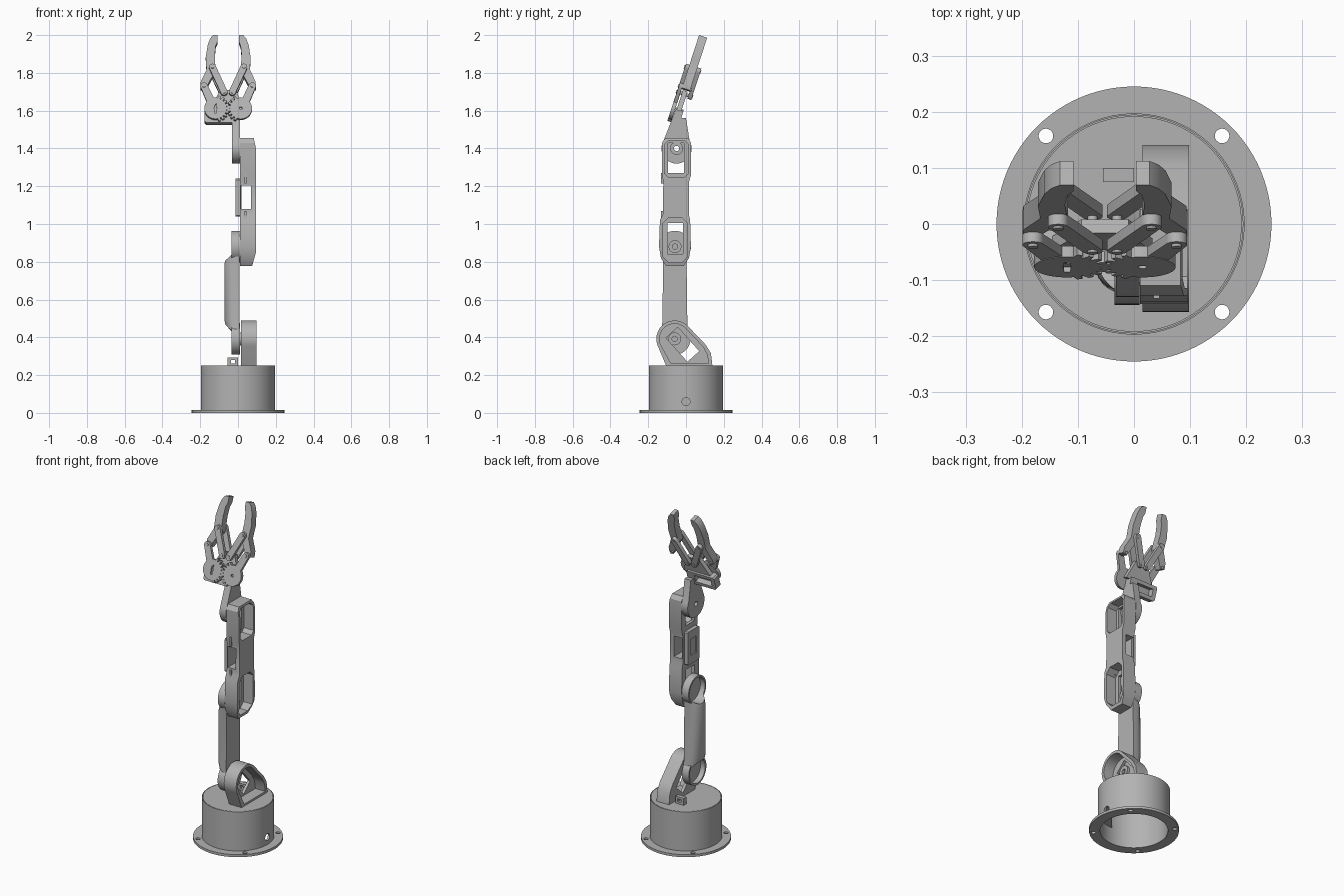
import bpy, bmesh
from math import sin, cos, atan2, degrees, pi, radians
from mathutils import Matrix

cube = bpy.data.objects.get("Cube")
if cube:
    bpy.data.objects.remove(cube, do_unlink=True)

grey = bpy.data.materials.new("plain_grey")
grey.use_nodes = True
grey.diffuse_color = (0.45, 0.45, 0.45, 1)
grey.node_tree.nodes["Principled BSDF"].inputs["Base Color"].default_value = (0.45, 0.45, 0.45, 1)


# ---- helpers ----
def loft(name, rings, closed=False):
    """Skin a list of equal-length point rings; cap the ends unless closed."""
    bm = bmesh.new()
    rows = [[bm.verts.new(p) for p in ring] for ring in rings]
    n = len(rows[0])
    pairs = list(zip(rows, rows[1:])) + ([(rows[-1], rows[0])] if closed else [])
    for a, b in pairs:
        for i in range(n):
            j = (i + 1) % n
            bm.faces.new((a[i], a[j], b[j], b[i]))
    if not closed:
        bm.faces.new(rows[0])
        bm.faces.new(rows[-1])
    bmesh.ops.recalc_face_normals(bm, faces=bm.faces)
    me = bpy.data.meshes.new(name)
    bm.to_mesh(me)
    bm.free()
    me.materials.append(grey)
    ob = bpy.data.objects.new(name, me)
    bpy.context.collection.objects.link(ob)
    return ob


def prism(name, pts, axis, lo, hi):
    """Extrude a 2D outline along x, y or z."""
    place = {"x": lambda a, b, d: (d, a, b),
             "y": lambda a, b, d: (a, d, b),
             "z": lambda a, b, d: (a, b, d)}[axis]
    return loft(name, [[place(a, b, d) for a, b in pts] for d in (lo, hi)])


def arc(c, r, a0, a1, n=24):
    angles = [radians(a0 + (a1 - a0) * i / n) for i in range(n + 1)]
    return [(c[0] + r * cos(t), c[1] + r * sin(t)) for t in angles]


def circle(c, r, n=32):
    return arc(c, r, 0, 360, n)[:-1]


def rect(a0, a1, b0, b1, ch=0.0):
    """Rectangle, with chamfered corners if ch is given."""
    if not ch:
        return [(a0, b0), (a1, b0), (a1, b1), (a0, b1)]
    return [(a0 + ch, b0), (a1 - ch, b0), (a1, b0 + ch), (a1, b1 - ch),
            (a1 - ch, b1), (a0 + ch, b1), (a0, b1 - ch), (a0, b0 + ch)]


def link_outline(p, rp, q, rq):
    """Bar with a round end at p and at q."""
    t = degrees(atan2(q[1] - p[1], q[0] - p[0]))
    return arc(p, rp, t + 90, t + 270, 12) + arc(q, rq, t - 90, t + 90, 12)


def boolean(ob, *tools, op="DIFFERENCE"):
    for t in tools:
        mod = ob.modifiers.new("cut", "BOOLEAN")
        mod.operation, mod.object, mod.solver = op, t, "EXACT"
    deps = bpy.context.evaluated_depsgraph_get()
    me = bpy.data.meshes.new_from_object(ob.evaluated_get(deps))
    ob.modifiers.clear()
    ob.data = me
    for t in tools:
        bpy.data.objects.remove(t, do_unlink=True)


# ---- base: flanged hollow drum with a turning lid ----
profile = [(.185, 0), (.245, 0), (.245, .015), (.197, .015), (.197, .25),
           (.194, .25), (.194, .22), (.185, .22)]
drum = loft("base_drum", [[(x, y, z) for x, y in circle((0, 0), r, 96)] for r, z in profile], True)
holes = [prism("hole", circle((sx * .157, sy * .157), .013, 20), "z", -.02, .04)
         for sx in (-1, 1) for sy in (-1, 1)]
boolean(drum, *holes, prism("hole", circle((0, .06), .021, 24), "x", .12, .26))
prism("turntable_lid", circle((0, 0), .192, 96), "z", .222, .25)
prism("base_servo_mount", arc((0, 0), .187, -90, 10), "z", .1, .12)
tab = prism("cable_tab", rect(-.055, 0, .25, .292), "y", .075, .1)
boolean(tab, prism("hole", rect(-.038, -.015, .262, .28), "y", .05, .12))

# ---- shoulder bracket: rounded shell open to the side ----
shoulder, elbow, wrist = (-.06, .392), (-.058, .88), (-.05, 1.40)
outline = [(-.105, .249)] + arc(shoulder, .097, 205, 45) + [(.105, .36), (.132, .315), (.14, .249)]
pocket = [(-.08, .262)] + arc(shoulder, .08, 205, 45) + [(.09, .35), (.112, .31), (.12, .262)]
bracket = prism("shoulder_bracket", outline, "x", .015, .098)
turn = radians(-48)
slot = [(-.018 + a * cos(turn) - b * sin(turn), .362 + a * sin(turn) + b * cos(turn))
        for a, b in rect(-.085, .085, -.042, .042)]
boolean(bracket, prism("pocket", pocket, "x", .032, .12), prism("slot", slot, "x", 0, .06))

# ---- lower arm: rounded beam with a cup at each end ----
beam = [(.36, -.036, .074), (.42, -.052, .07), (.49, -.072, .066), (.79, -.072, .062),
        (.85, -.052, .068), (.91, -.036, .074)]
rings = []
for z, x_out, half in beam:
    angles = [pi * i / 16 for i in range(17)]
    rings.append([(.009 + (x_out - .009) * max(sin(t), 0) ** .6, -.059 + half * cos(t), z)
                  for t in angles])
arm = loft("lower_arm", rings)
boolean(arm, *[prism("recess", circle(c, .073), "x", -.1, -.004) for c in (shoulder, elbow)])
for label, c in (("shoulder", shoulder), ("elbow", elbow)):
    cup = prism(label + "_cup", circle(c, .084, 48), "x", -.035, .01)
    boolean(cup, prism("recess", circle(c, .073), "x", -.1, -.004),
            prism("hole", circle(c, .014, 16), "x", -.05, .05))

# ---- forearm: shell with two servo pockets and a middle window ----
side = [(-.143, .88), (-.133, .82), (-.105, .778), (-.012, .778), (.016, .82), (.026, .88),
        (.022, 1.02), (.015, 1.05), (.015, 1.22), (.027, 1.26), (.027, 1.43), (.01, 1.455),
        (-.11, 1.455), (-.127, 1.43), (-.127, 1.26), (-.12, 1.22), (-.123, 1.05), (-.138, 1.02)]
front = [(.011, .76), (.07, .76), (.095, .85), (.095, 1.4), (.08, 1.47), (.011, 1.47)]
forearm = prism("forearm", side, "x", 0, .12)
boolean(forearm, prism("limit", front, "y", -.3, .3), op="INTERSECT")
boolean(forearm,
        prism("pocket", rect(-.114, .014, 1.25, 1.442, .02), "x", .03, .13),
        prism("pocket", rect(-.122, .008, .797, 1.035, .03), "x", .03, .13),
        prism("slot", rect(-.095, -.011, 1.27, 1.43), "x", -.02, .06),
        prism("slot", rect(-.097, -.016, .84, 1.005), "x", -.02, .06),
        prism("window", rect(.016, .07, 1.08, 1.205), "y", -.3, .3))
for z in (1.06, 1.26):
    prism("forearm_rib", rect(.035, .045, z - .045, z + .01), "y", -.133, -.11)
plate = prism("middle_plate", rect(-.11, .0, 1.04, 1.24, .006), "x", -.012, .018)
boolean(plate, prism("slot", rect(-.085, -.03, 1.09, 1.19), "x", -.05, -.004))

# ---- wrist: disc with a tapering neck ----
neck = prism("wrist", arc(wrist, .08, 150, 390) + [(.0, 1.56), (-.072, 1.56)], "x", -.032, .01)
boolean(neck, prism("hole", circle(wrist, .014, 16), "x", -.1, .1))

# ---- servo horns at the three joints ----
for label, c in (("shoulder", shoulder), ("elbow", elbow), ("wrist", wrist)):
    horn = prism(label + "_horn", circle(c, .034), "x", .009, .024)
    boolean(horn, prism("hole", circle(c, .014, 16), "x", 0, .05))

# ---- gripper, built upright and then leaned back ----
before = set(bpy.data.objects)
FRONT, BACK = (-.042, -.0215), (.0225, .044)
box = prism("gripper_servo_frame", rect(-.125, .06, -.072, .012, .008), "y", -.02, .023)
boolean(box, prism("slot", rect(-.1, .01, -.052, -.008), "y", -.012, .1))
prism("gripper_palm", [(-.1, 0), (.085, 0), (.042, .11), (-.042, .11)], "y", -.014, .012)

finger = [(-.056, .413), (-.08, .413), (-.095, .395), (-.108, .36), (-.119, .29), (-.115, .22),
          (-.145, .155), (-.147, .12), (-.12, .113), (-.09, .172), (-.066, .21), (-.071, .298),
          (-.066, .354), (-.056, .378)]
for s, label in ((1, "right"), (-1, "left")):
    prism(label + "_finger", [(s * u, v) for u, v in finger], "y", -.0225, .0225)
    hub, outer, top, low = (-s * .067, 0), (-s * .128, .125), (-s * .083, .23), (-s * .022, .092)
    # gear with teeth only where the pair meets
    teeth = []
    for k in range(20):
        a = 18 * k + (0 if s > 0 else 9)
        facing = cos(radians(a)) * s > .2
        for off, r in ((-7, .058), (-4, .073), (4, .073), (7, .058)):
            t = radians(a + off)
            r = r if facing else .059
            teeth.append((hub[0] + r * cos(t), hub[1] + r * sin(t)))
    gear = prism(label + "_gear", teeth, "y", *FRONT)
    cutters = [prism("hole", circle(hub, .008, 16), "y", -.1, -.03)]
    if s > 0:
        cutters.append(prism("slot", rect(hub[0] - .006, hub[0] + .006, -.027, .027), "y", -.1, -.033))
    boolean(gear, *cutters)
    prism(label + "_gear_arm", link_outline((hub[0] - s * .02, .03), .022, outer, .019), "y", -.041, -.0225)
    for place, (lo, hi) in (("front", FRONT), ("back", BACK)):
        prism(f"{label}_{place}_link", link_outline(low, .018, top, .018), "y", lo, hi)
    for pin, c in (("outer", outer), ("top", top), ("low", low)):
        prism(f"{label}_{pin}_pin", circle(c, .009, 16), "y", -.046, .03 if pin == "outer" else .047)

lean = Matrix.Translation((-.052, -.037, 1.6)) @ Matrix.Rotation(radians(-18), 4, "X")
for ob in set(bpy.data.objects) - before:
    ob.data.transform(lean)

# ---- shading ----
bpy.ops.object.select_all(action="DESELECT")
for ob in bpy.context.collection.objects:
    if ob.type == "MESH":
        ob.select_set(True)
        bpy.context.view_layer.objects.active = ob
bpy.ops.object.shade_smooth_by_angle(angle=radians(30))
